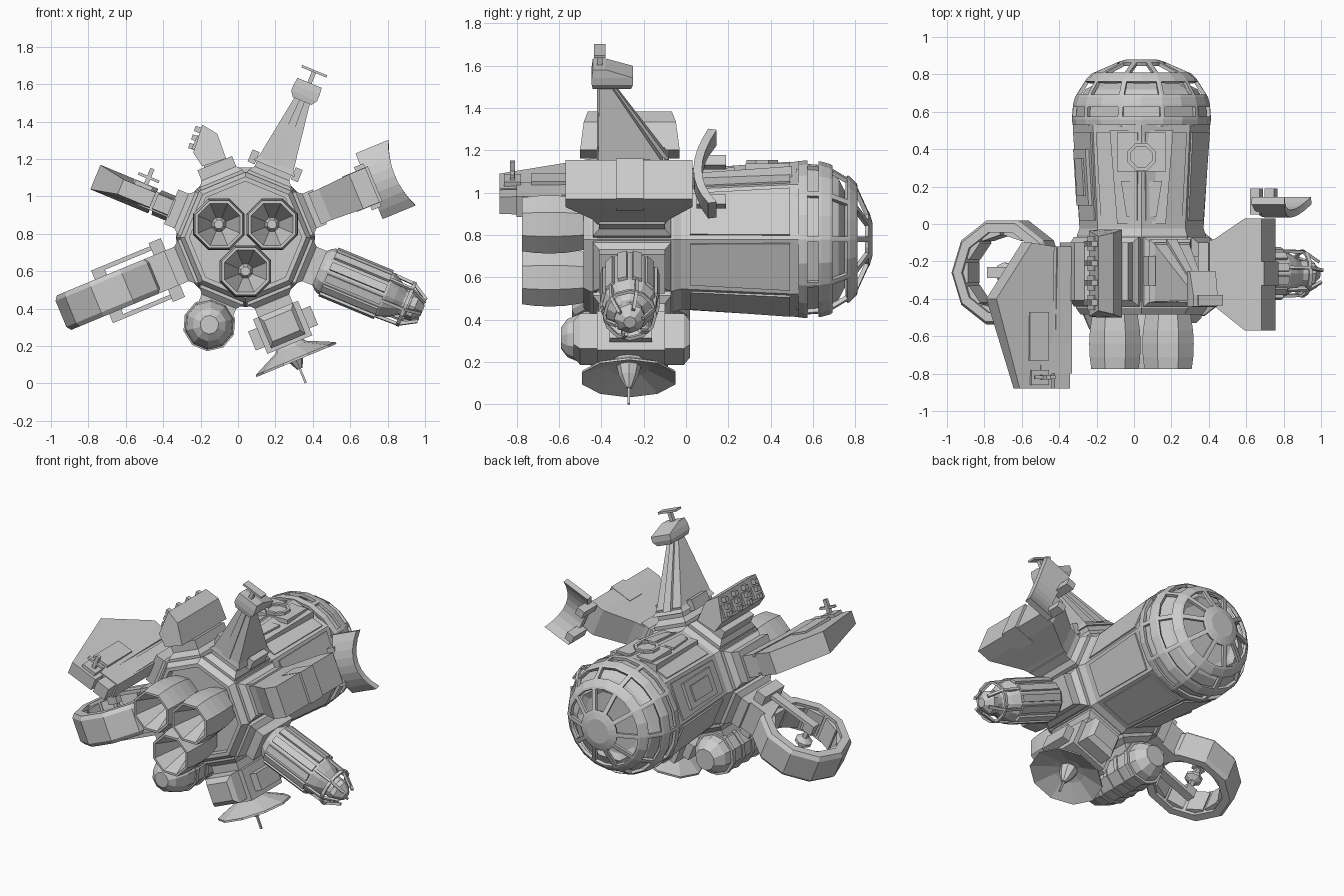
import bpy, bmesh
from math import sin, cos, pi, radians
from mathutils import Matrix, Vector

if "Cube" in bpy.data.objects:
    bpy.data.objects.remove(bpy.data.objects["Cube"])

C = Vector((0.04, 0, 0.78))          # long axis of the ship
AX = Matrix.Translation(C)


def spoke(a):
    """Local frame on the axis: z points outward at angle a, y stays lengthwise."""
    return AX @ Matrix.Rotation(radians(90 - a), 4, 'Y')


def finish(name, bm, M):
    bmesh.ops.transform(bm, matrix=M, verts=bm.verts)
    bmesh.ops.recalc_face_normals(bm, faces=bm.faces)
    me = bpy.data.meshes.new(name)
    bm.to_mesh(me)
    bm.free()
    ob = bpy.data.objects.new(name, me)
    bpy.context.collection.objects.link(ob)
    return ob


def loft(name, sections, M=AX, closed=False):
    bm = bmesh.new()
    rows = [[bm.verts.new(p) for p in s] for s in sections]
    n = len(rows[0])
    for a, b in zip(rows, rows[1:] + (rows[:1] if closed else [])):
        for i in range(n):
            j = (i + 1) % n
            bm.faces.new((a[i], a[j], b[j], b[i]))
    if not closed:
        bm.faces.new(rows[0])
        bm.faces.new(rows[-1])
    return finish(name, bm, M)


def ngon(n, R, h, axis='z', c=(0, 0), ph=0.0):
    pts = [(c[0] + R * cos(2 * pi * (i + ph) / n), c[1] + R * sin(2 * pi * (i + ph) / n)) for i in range(n)]
    k = 'xyz'.index(axis)
    return [p[:k] + (h,) + p[k:] for p in pts]


def lathe(name, n, prof, M=AX, axis='z', c=(0, 0), ph=0.0, closed=False):
    return loft(name, [ngon(n, R, h, axis, c, ph) for R, h in prof], M, closed)


def rect(x0, x1, y0, y1, z):
    return [(x0, y0, z), (x1, y0, z), (x1, y1, z), (x0, y1, z)]


def box(name, x0, x1, y0, y1, z0, z1, M=AX):
    return loft(name, [rect(x0, x1, y0, y1, z0), rect(x0, x1, y0, y1, z1)], M)


def bar(name, p, q, w, M=AX):
    p, q = Vector(p), Vector(q)
    R = (q - p).to_track_quat('Z', 'Y').to_matrix().to_4x4()
    return box(name, -w, w, -w, w, 0, (q - p).length, M @ Matrix.Translation(p) @ R)


def plate(name, a, y0, y1, w0, w1, h, low=0.24):
    """Raised panel following one tapered hull face."""
    s = []
    for y, w in ((y0, w0), (y1, w1)):
        r = 0.305 + 0.034 * y / 0.53 + h
        s.append([(-w, y, low), (w, y, low), (w, y, r), (-w, y, r)])
    return loft(name, s, spoke(a))


# Main hull and hub with recessed rear
lathe('hull', 8, [(.33, -.05), (.367, .53)], axis='y')
lathe('hub', 8, [(.3, -.43), (.345, -.43), (.345, -.06), (.33, -.02)], axis='y')
lathe('rear_rim', 8, [(.3, -.485), (.325, -.485), (.35, -.45), (.35, -.42), (.3, -.42)], axis='y', closed=True)
for k in range(8):
    a = 22.5 + 45 * k
    plate('hull_panel', a, .02, .49, .105, .12, .01)
    loft('arm_collar', [rect(-.125, .125, -.44, -.07, .3), rect(-.125, .125, -.44, -.07, .34),
                        rect(-.1, .1, -.41, -.1, .37), rect(-.1, .1, -.41, -.1, .43)], spoke(a))

# Top deck with hatch, left window box
loft('top_deck', [[(-.13, .0, .2), (.13, .0, .2), (.13, .0, .31), (-.13, .0, .31)],
                  [(-.17, .5, .2), (.17, .5, .2), (.17, .5, .345), (-.17, .5, .345)]])
loft('top_deck_step', [[(-.08, .04, .3), (.08, .04, .3), (.08, .04, .325), (-.08, .04, .325)],
                       [(-.11, .23, .3), (.11, .23, .3), (.11, .23, .34), (-.11, .23, .34)]])
box('deck_block', -.13, .13, .28, .49, .33, .358)
lathe('top_hatch', 8, [(.08, .32), (.08, .375), (.06, .375), (.06, .362), (.03, .362)], c=(0, .36), ph=.5)
plate('window_frame', 157.5, .1, .4, .085, .085, .03)
plate('window', 157.5, .15, .35, .05, .05, .04)

# Cockpit: ribbed dome with large open windows between solid bands, over a core
prof = [(.368, .53), (.372, .56), (.366, .64), (.355, .68), (.295, .775), (.265, .805), (.12, .868), (.08, .88)]
bm = bmesh.new()
rows = [[bm.verts.new(p) for p in ngon(20, R, y, 'y')] for R, y in prof]
pairs = []
for k, (a, b) in enumerate(zip(rows, rows[1:])):
    fs = [bm.faces.new((a[i], a[(i + 1) % 20], b[(i + 1) % 20], b[i])) for i in range(20)]
    if k % 2:
        pairs += [fs[i:i + 2] for i in range(0, 20, 2)]
bm.faces.new(rows[-1])
bmesh.ops.recalc_face_normals(bm, faces=bm.faces)
for p in pairs:
    bmesh.ops.inset_region(bm, faces=p, thickness=.014, use_even_offset=True)
bmesh.ops.delete(bm, geom=[f for p in pairs for f in p], context='FACES')
dome = finish('cockpit_frame', bm, AX)
mod = dome.modifiers.new('thick', 'SOLIDIFY')
mod.thickness = .02
lathe('cockpit_core', 10, [(.35, .52), (.345, .64), (.3, .72), (.24, .75), (.2, .73)], axis='y')

# Three main engines with hollow nozzles
for cx, cz in ((-.142, .07), (.142, .07), (0, -.18)):
    lathe('engine', 8, [(.11, -.42), (.132, -.49), (.145, -.57), (.149, -.64), (.146, -.71), (.137, -.775),
                        (.122, -.775), (.04, -.56), (.025, -.59)], axis='y', c=(cx, cz), ph=.5)

# Arm with flared end and curved shield
M = spoke(22.5)
loft('shield_arm', [rect(-.09, .09, -.42, -.1, .4), rect(-.09, .09, -.44, -.08, .46), rect(-.1, .1, -.57, .03, .64),
                    rect(-.1, .1, -.57, .03, .735)], M)
box('shield_arm_cap', -.102, .102, -.33, -.2, .6, .75, M)
secs = []
for i in range(9):
    t = (i - 4) / 4
    x, y, r = .19 * t, .035 + .07 * t * t, .865 + .04 * t * t
    secs.append([(x, y, .715), (x, y, r), (x * .97, y + .04, r), (x * .97, y + .04, .715)])
loft('shield', secs, M)
for x in (-.1, .1):
    box('shield_prong', x - .025, x + .025, .05, .19, .68, .735, M)

# Sensor tower
M = spoke(67.5)
loft('tower', [rect(-.12, .12, -.42, -.08, .4), rect(-.1, .1, -.415, -.11, .43), rect(-.045, .045, -.41, -.35, .79)], M)
loft('tower_spine', [rect(-.03, .03, -.42, -.08, .42), rect(-.015, .015, -.42, -.34, .79)], M)
loft('tower_head', [rect(-.055, .055, -.44, -.26, .79), rect(-.075, .075, -.445, -.25, .82),
                    rect(-.075, .075, -.445, -.25, .855), rect(-.07, .07, -.44, -.38, .895)], M)
box('tower_mast', -.012, .012, -.42, -.395, .88, .965, M)
box('tower_antenna', -.072, .072, -.435, -.38, .955, .968, M)
for s in (-1, 1):
    box('tower_foot', s * .125 - .02, s * .125 + .02, -.33, -.17, .38, .45, M)

# Missile launcher: two boxes with tubes along the sloping face
M = spoke(112.5)
box('launcher_mount', -.06, .06, -.4, -.12, .4, .5, M)
shape = [(-.07, .44), (.068, .43), (.075, .57), (.018, .645), (-.088, .525)]
loft('launcher', [[(x * .97, y + s * max(0, z - .5) * .25, z) for x, z in shape] for y, s in ((-.5, 1), (-.03, -1))], M)
for k in range(4):
    y = -.42 + .105 * k
    bar('launcher_rack', (-.035, y, .555), (-.055, y, .577), .04, M)
    for u in (.2, .5, .8):
        x, z = -.088 + .106 * u, .525 + .12 * u
        bar('launcher_tip', (x, y, z), (x - .024, y, z + .021), .015, M)

# Swept wing in two slabs with a slot
M = spoke(157.5)
for name, poly in (('wing_root', [(.43, -.12), (.51, -.12), (.52, -.88), (.43, -.88)]),
                   ('wing', [(.53, -.12), (.66, -.1), (.865, -.4), (.72, -.88), (.535, -.88)])):
    loft(name, [[(x * (.6 if y < -.8 else 1), y, r) for r, y in poly] for x in (-.08, .062)], M)
box('wing_core', -.06, .045, -.8, -.12, .42, .6, M)
box('wing_panel', .04, .062, -.73, -.47, .56, .67, M)
box('wing_antenna_base', .02, .06, -.86, -.78, .56, .66, M)
bar('wing_antenna', (.02, -.82, .6), (.15, -.82, .6), .012, M)
box('wing_antenna_arm', .09, .105, -.83, -.81, .54, .66, M)

# Ring module with rails and centre rotor
M = spoke(202.5)
box('ring_bracket', -.17, .17, -.36, -.16, .42, .49, M)
box('ring_neck', -.1, .1, -.4, -.12, .42, .55, M)
c = (-.26, .775)
lathe('ring', 10, [(.275, -.1), (.293, -.075), (.293, .075), (.275, .1), (.225, .1), (.225, -.1)], M, 'x', c, .5, True)
for k in range(10):
    R = M @ Matrix.Translation((0, *c)) @ Matrix.Rotation(2 * pi * k / 10, 4, 'X')
    box('ring_pad', -.08, .08, -.055, .055, .195, .225, R)
for s in (-1, 1):
    x = s * .14
    box('ring_rail', x - .012, x + .012, -.29, -.23, .45, .83, M)
    box('rail_end', min(x, s * .08), max(x, s * .08), -.285, -.235, .76, .83, M)
bar('rotor_shaft', (-.1, -.26, .79), (.1, -.26, .79), .014, M)
lathe('rotor', 8, [(.02, -.03), (.055, -.01), (.055, .01), (.02, .03)], M, 'x', (-.26, .79))

# Fuel pod slung under the hull
M = spoke(247.5)
lathe('fuel_pod', 10, [(.05, -.59), (.09, -.56), (.125, -.48), (.135, -.4), (.135, -.13), (.115, -.04), (.07, .02)],
      M, 'y', (0, .505))
for y in (-.4, -.3, -.2, -.1):
    lathe('pod_rib', 10, [(.142, y - .015), (.142, y + .015)], M, 'y', (0, .505))

# Lower dish module with chamfered end blocks
M = spoke(292.5)
box('dish_block', -.13, .13, -.42, -.1, .42, .62, M)
box('dish_wide_block', -.18, .18, -.36, -.16, .47, .58, M)
for y0, y1, s in ((-.41, -.53, -1), (-.11, .02, 1)):
    loft('dish_end_block', [[(-w, y, .51 - h), (w, y, .51 - h), (w, y, .51 + h), (-w, y, .51 + h)]
                            for y, w, h in ((y0, .1, .09), (y1 - s * .03, .1, .09), (y1, .08, .06))], M)
lathe('dish', 10, [(.06, .6), (.09, .635), (.23, .7), (.232, .712), (.1, .66), (.05, .65)], M, 'z', (0, -.27))
lathe('dish_feed', 8, [(.06, .64), (.045, .7), (.015, .76)], M, 'z', (0, -.27))
bar('dish_rod', (0, -.27, .7), (0, -.27, .842), .006, M)

# Ribbed drive pod with caged nose
M = spoke(337.5)
c = (0, -.265)
lathe('drive_pod', 12, [(.09, .42), (.12, .45), (.13, .47), (.13, .81), (.105, .86), (.07, .91), (.07, .96)], M, 'z', c)
lathe('drive_nose', 8, [(.05, .93), (.075, .95), (.075, .98), (.03, 1.025)], M, 'z', c)
for k in range(12):
    R = M @ Matrix.Translation((0, c[1], 0)) @ Matrix.Rotation(2 * pi * (k + .5) / 12, 4, 'Z')
    box('drive_rib', .11, .14, -.022, .022, .48, .8, R)
    if k % 2:
        for p, q in (((.125, 0, .79), (.12, 0, .93)), ((.12, 0, .93), (.065, 0, 1.02))):
            bar('cage_strut', p, q, .008, R)
lathe('cage_ring', 12, [(.128, .92), (.128, .94), (.113, .94), (.113, .92)], M, 'z', c, 0, True)
